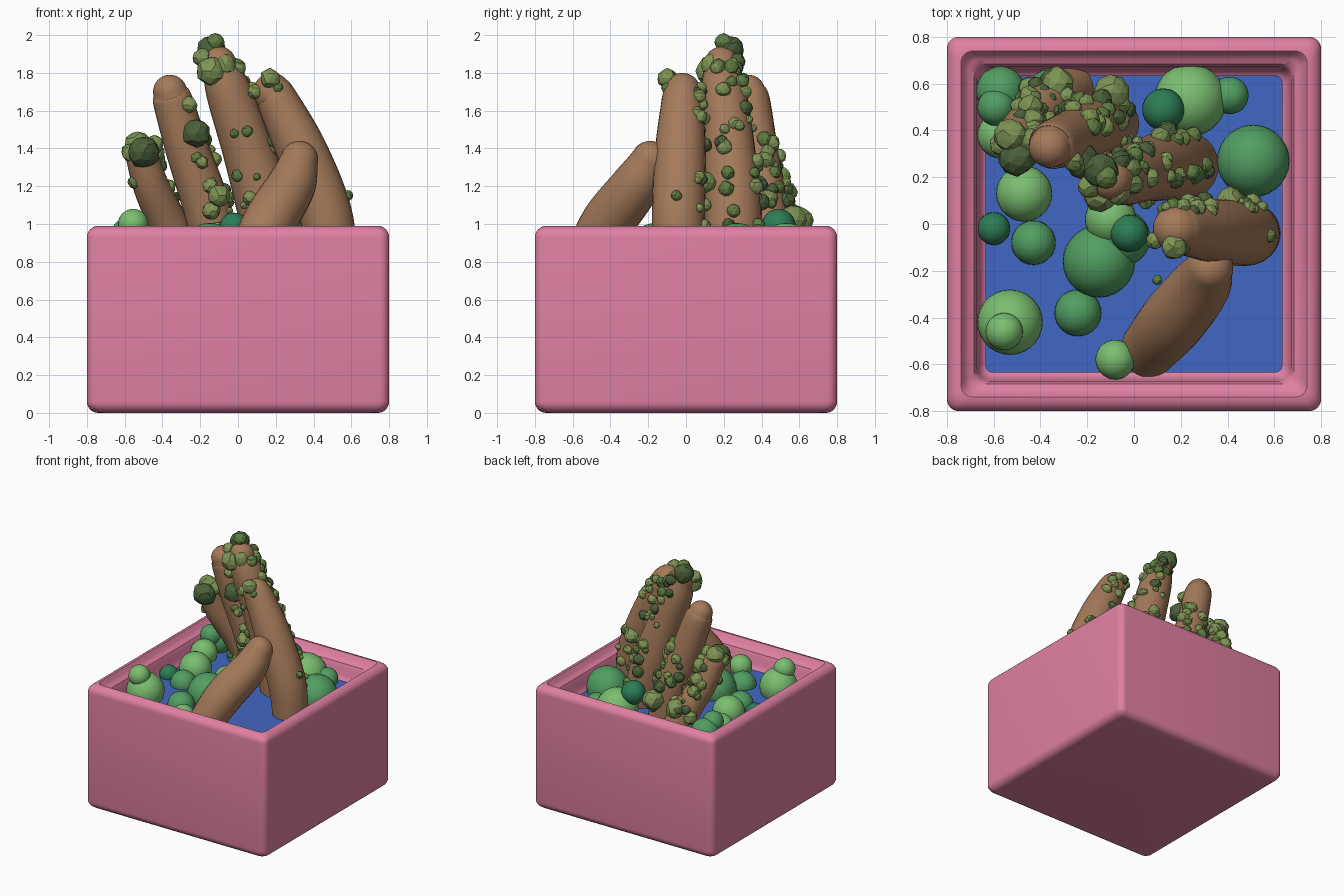
import bpy, bmesh, math, random
from mathutils import Vector

random.seed(4)
if "Cube" in bpy.data.objects:
    bpy.data.objects.remove(bpy.data.objects["Cube"], do_unlink=True)


def material(name, *rgb):
    m = bpy.data.materials.new(name)
    m.use_nodes = True
    m.diffuse_color = (*rgb, 1)
    m.node_tree.nodes["Principled BSDF"].inputs["Base Color"].default_value = (*rgb, 1)
    return m


pink = material("pink", .745, .216, .362)
blue = material("water blue", .053, .136, .552)
brown = material("clay brown", .376, .195, .102)
light = material("light green", .195, .515, .162)
mid = material("mid green", .084, .342, .122)
dark = material("deep green", .026, .205, .091)
olive = material("moss olive", .21, .295, .09)
moss_mid = material("moss green", .114, .205, .053)
moss_dark = material("moss dark", .07, .12, .042)


def finish(name, bm, mat, smooth=True):
    bmesh.ops.recalc_face_normals(bm, faces=bm.faces)
    me = bpy.data.meshes.new(name)
    bm.to_mesh(me)
    bm.free()
    me.materials.append(mat)
    ob = bpy.data.objects.new(name, me)
    bpy.context.collection.objects.link(ob)
    if smooth:
        bpy.ops.object.select_all(action='DESELECT')
        ob.select_set(True)
        bpy.context.view_layer.objects.active = ob
        bpy.ops.object.shade_smooth_by_angle(angle=math.radians(40))
    return ob


def loft(name, rings, mat):
    """Skin a list of equal-length point rings and cap both ends."""
    bm = bmesh.new()
    loops = [[bm.verts.new(p) for p in ring] for ring in rings]
    n = len(loops[0])
    for a, b in zip(loops, loops[1:]):
        for i in range(n):
            j = (i + 1) % n
            bm.faces.new((a[i], a[j], b[j], b[i]))
    bm.faces.new(loops[0])
    bm.faces.new(loops[-1])
    return finish(name, bm, mat)


def rounded_square(half, z, radius):
    pts = []
    for q in range(4):
        c = Vector((half - radius, 0)).x
        cx, cy = [(c, c), (-c, c), (-c, -c), (c, -c)][q]
        for k in range(7):
            a = math.pi / 2 * (q + k / 6)
            pts.append((cx + radius * math.cos(a), cy + radius * math.sin(a), z))
    return pts


# Planter box: rounded outside, stepped rim, hollow down to the water
profile = []
for k in range(7):
    a = math.pi / 2 * k / 6
    profile.append((.74 + .06 * math.sin(a), .06 - .06 * math.cos(a)))
for k in range(7):
    a = math.pi / 2 * k / 6
    profile.append((.74 + .06 * math.cos(a), .93 + .06 * math.sin(a)))
profile += [(.735, .985), (.725, .955), (.705, .94), (.685, .93), (.672, .9),
            (.665, .85), (.65, .815), (.63, .8)]
loft("planter_box", [rounded_square(h, z, .05) for h, z in profile], pink)

# Water surface
loft("water", [rounded_square(.635, z, .03) for z in (.79, .815)], blue)


def spline(points, steps=7):
    """Catmull-Rom samples of (x, y, z, radius) points."""
    p = [Vector(q) for q in points]
    p = [2 * p[0] - p[1]] + p + [2 * p[-1] - p[-2]]
    out = []
    for i in range(1, len(p) - 2):
        a, b, c, d = p[i - 1:i + 3]
        for s in range(steps):
            t = s / steps
            out.append(.5 * (2 * b + (c - a) * t + (2 * a - 5 * b + 4 * c - d) * t * t
                             + (3 * b - a - 3 * c + d) * t ** 3))
    return out + [p[-2]]


def finger(name, points):
    """Tapered tube with a domed tip; returns its samples."""
    samples = spline(points)
    tip, axis = samples[-1], (samples[-1] - samples[-3]).to_3d().normalized()
    dome = []
    for k in range(1, 8):
        a = math.radians(12.5 * k)
        centre = tip.to_3d() + axis * tip.w * math.sin(a)
        dome.append(Vector((*centre, tip.w * math.cos(a))))
    path = samples + dome
    rings = []
    for i, s in enumerate(path):
        lo, hi = path[max(i - 1, 0)], path[min(i + 1, len(path) - 1)]
        t = (hi - lo).to_3d().normalized()
        u = Vector((0, 1, 0)).cross(t).normalized()
        v = t.cross(u)
        rings.append([s.to_3d() + s.w * (u * math.cos(a) + v * math.sin(a))
                      for a in (math.tau * k / 24 for k in range(24))])
    loft(name, rings, brown)
    return samples


# Hand rising out of the water
finger("thumb", [(.05, -.55, .76, .12), (.16, -.42, 1, .14),
                 (.28, -.27, 1.2, .13), (.325, -.19, 1.34, .1)])
index = finger("index_finger", [(.5, -.04, .76, .13), (.465, -.04, 1.05, .14),
                                (.34, -.03, 1.38, .135), (.21, -.02, 1.65, .11),
                                (.18, -.02, 1.7, .1)])
middle = finger("middle_finger", [(.22, .25, .76, .15), (.14, .25, 1.1, .15),
                                  (.05, .23, 1.4, .135), (-.05, .2, 1.7, .12),
                                  (-.1, .19, 1.85, .09)])
ring = finger("ring_finger", [(-.09, .43, .76, .12), (-.17, .41, 1.1, .125),
                              (-.27, .37, 1.4, .115), (-.345, .34, 1.65, .105),
                              (-.36, .33, 1.7, .09)])
little = finger("little_finger", [(-.27, .58, .76, .11), (-.37, .51, 1, .105),
                                  (-.46, .42, 1.2, .095), (-.51, .37, 1.36, .085)])

# Balls floating in the water, grouped by colour: x, y, z, radius
balls = {
    "light": (light, [(-.57, .38, .86, .1), (.24, .53, .85, .155), (-.47, .13, .86, .12),
                      (-.53, -.42, .87, .14), (-.555, -.46, 1, .08), (-.08, -.58, .85, .085),
                      (-.1, .02, .9, .11)]),
    "mid": (mid, [(-.57, .57, .89, .105), (-.59, .5, .95, .08), (-.34, .55, .84, .12),
                  (.41, .55, .85, .08), (.51, .27, .85, .155), (-.43, -.08, .83, .095),
                  (-.15, -.16, .85, .155), (-.05, -.06, .86, .12), (-.24, -.38, .82, .1)]),
    "deep": (dark, [(.125, .49, .99, .09), (-.6, -.02, .83, .07), (-.02, -.04, .98, .08)])}
for name, (mat, spots) in balls.items():
    bm = bmesh.new()
    for x, y, z, r in spots:
        new = bmesh.ops.create_uvsphere(bm, u_segments=28, v_segments=16, radius=r)["verts"]
        bmesh.ops.translate(bm, verts=new, vec=(x, y, z))
    finish(name + "_green_balls", bm, mat)

# Moss clumps: faceted, slightly lumpy blobs collected per colour
moss = {m: bmesh.new() for m in (olive, moss_mid, moss_dark)}


def clump(mat, x, y, z, r):
    bm = moss[mat]
    for v in bmesh.ops.create_icosphere(bm, subdivisions=2, radius=r)["verts"]:
        v.co = v.co * random.uniform(.9, 1.06) + Vector((x, y, z))


def scatter(samples, count, facing, spread, low=.95, high=9, size=.04):
    """Dot a finger with moss around the compass angle it faces."""
    usable = [s for s in samples if low < s.z < high]
    for _ in range(count):
        s = random.choice(usable)
        a = math.radians(facing + random.uniform(-spread, spread))
        p = s.to_3d() + Vector((math.cos(a), math.sin(a), random.uniform(-.1, .3))) * s.w
        clump(random.choice((olive, olive, moss_mid, moss_dark)), *p,
              random.uniform(.4, 1) * size)


# Large clumps at the fingertips and roots
for spot in [(-.5, .29, 1.38, .085), (-.14, .23, 1.92, .078), (-.22, .27, 1.48, .08)]:
    clump(moss_dark, *spot)
for spot in [(-.53, .38, 1.42, .07), (-.57, .34, 1.38, .05), (-.44, .36, 1.42, .05),
             (-.14, .13, 1.81, .08), (-.07, .14, 1.84, .06), (-.19, .16, 1.88, .05),
             (-.26, .27, 1.63, .045), (-.1, .56, 1.02, .08), (-.33, .6, 1.02, .075),
             (-.15, .3, 1.2, .045), (-.1, .22, 1.15, .06), (-.14, .27, 1.07, .05),
             (.17, -.1, 1.77, .055), (.09, -.07, 1.7, .04), (.41, .1, 1.22, .06)]:
    clump(olive, *spot)
for spot in [(-.12, .2, 1.96, .05), (-.22, .28, 1.35, .035), (.05, .09, 1.49, .03),
             (-.02, .1, 1.48, .025), (.1, -.24, 1.25, .022), (.33, -.14, 1.38, .035),
             (.58, -.05, 1.15, .03), (-.55, .37, 1.22, .035), (.21, -.1, 1.72, .03)]:
    clump(moss_mid, *spot)

# Smaller growth over the backs of the fingers
scatter(index, 26, 85, 45)
scatter(middle, 34, 40, 60, size=.048)
scatter(ring, 24, 70, 60, high=1.5, size=.05)
scatter(ring, 6, -45, 25, high=1.4)
scatter(little, 22, 80, 70, size=.055)
scatter(middle, 6, 215, 30, high=1.3)

for mat, bm in moss.items():
    finish(mat.name.replace(" ", "_") + "_clumps", bm, mat, smooth=False)
